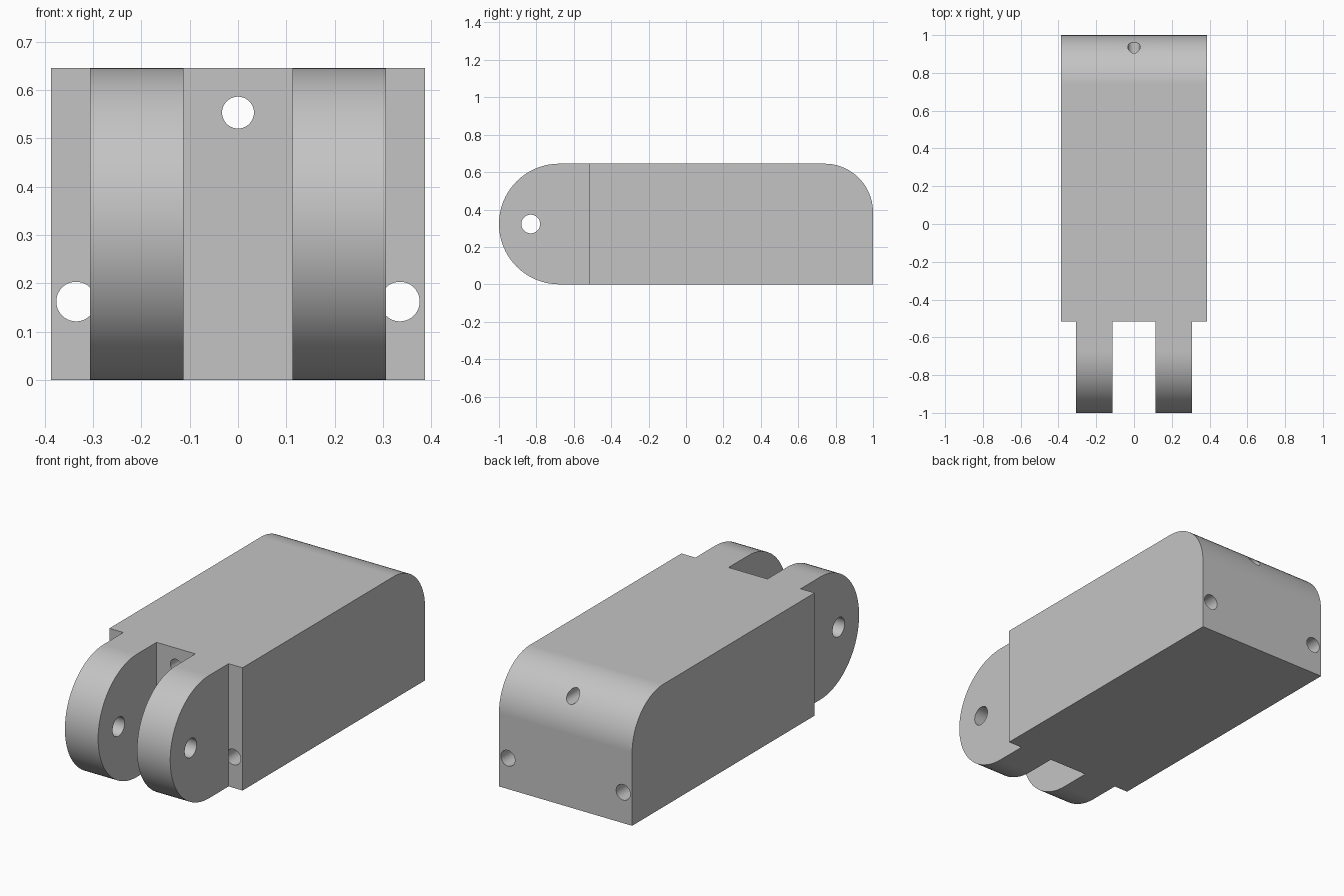
import bpy, bmesh, math
from mathutils import Matrix

if "Cube" in bpy.data.objects:
    bpy.data.objects.remove(bpy.data.objects["Cube"], do_unlink=True)

HEIGHT, HALF_WIDTH, SHOULDER = 0.645, 0.387, -0.515

grey = bpy.data.materials.new("plain grey")
grey.use_nodes = True
colour = (0.55, 0.55, 0.55, 1)
grey.diffuse_color = colour
grey.node_tree.nodes["Principled BSDF"].inputs["Base Color"].default_value = colour


def make_object(name, bm):
    bmesh.ops.recalc_face_normals(bm, faces=bm.faces)
    mesh = bpy.data.meshes.new(name)
    bm.to_mesh(mesh)
    bm.free()
    mesh.materials.append(grey)
    obj = bpy.data.objects.new(name, mesh)
    bpy.context.collection.objects.link(obj)
    return obj


def arc(cy, cz, radius, start, end, steps):
    angles = [math.radians(start + (end - start) * i / steps) for i in range(steps + 1)]
    return [(cy + radius * math.cos(a), cz + radius * math.sin(a)) for a in angles]


def extrude_profile(name, points, x0, x1):
    """Side profile in y and z, extruded along x."""
    bm = bmesh.new()
    face = bm.faces.new([bm.verts.new((x0, y, z)) for y, z in points])
    result = bmesh.ops.extrude_face_region(bm, geom=[face])
    verts = [v for v in result["geom"] if isinstance(v, bmesh.types.BMVert)]
    bmesh.ops.translate(bm, verts=verts, vec=(x1 - x0, 0, 0))
    return make_object(name, bm)


def drill(obj, centre, radius, length, axis):
    bm = bmesh.new()
    turn = Matrix.Rotation(math.pi / 2, 4, "Y" if axis == "X" else "X")
    bmesh.ops.create_cone(bm, cap_ends=True, segments=40, radius1=radius, radius2=radius,
                          depth=length, matrix=Matrix.Translation(centre) @ turn)
    cutter = make_object("hole_cutter", bm)
    cutter.hide_render = True
    mod = obj.modifiers.new("hole", "BOOLEAN")
    mod.operation, mod.solver, mod.object = "DIFFERENCE", "EXACT", cutter
    select(obj)
    bpy.ops.object.modifier_apply(modifier=mod.name)
    bpy.data.objects.remove(cutter, do_unlink=True)


def select(obj):
    bpy.ops.object.select_all(action="DESELECT")
    obj.select_set(True)
    bpy.context.view_layer.objects.active = obj


def finish(obj):
    select(obj)
    bpy.ops.object.shade_smooth_by_angle(angle=math.radians(30))
    obj.modifiers.new("flat_normals", "WEIGHTED_NORMAL").keep_sharp = True


# Main block with a rounded upper back edge
r = 0.26
outline = [(SHOULDER, 0), (1, 0)] + arc(1 - r, HEIGHT - r, r, 0, 90, 20) + [(SHOULDER, HEIGHT)]
body = extrude_profile("body", outline, -HALF_WIDTH, HALF_WIDTH)

# Three holes running the length of the block
for x, z, radius in ((-0.335, 0.162, 0.041), (0.335, 0.162, 0.041), (0, 0.553, 0.033)):
    drill(body, (x, 0.2, z), radius, 2, "Y")
finish(body)

# Pair of round-ended hinge lugs with a cross pin hole
r = HEIGHT / 2
outline = [(SHOULDER, HEIGHT)] + arc(r - 1, r, r, 90, 270, 40) + [(SHOULDER, 0)]
for name, x0, x1 in (("right_lug", -0.306, -0.113), ("left_lug", 0.113, 0.306)):
    lug = extrude_profile(name, outline, x0, x1)
    drill(lug, ((x0 + x1) / 2, -0.83, r), 0.05, 0.4, "X")
    finish(lug)
